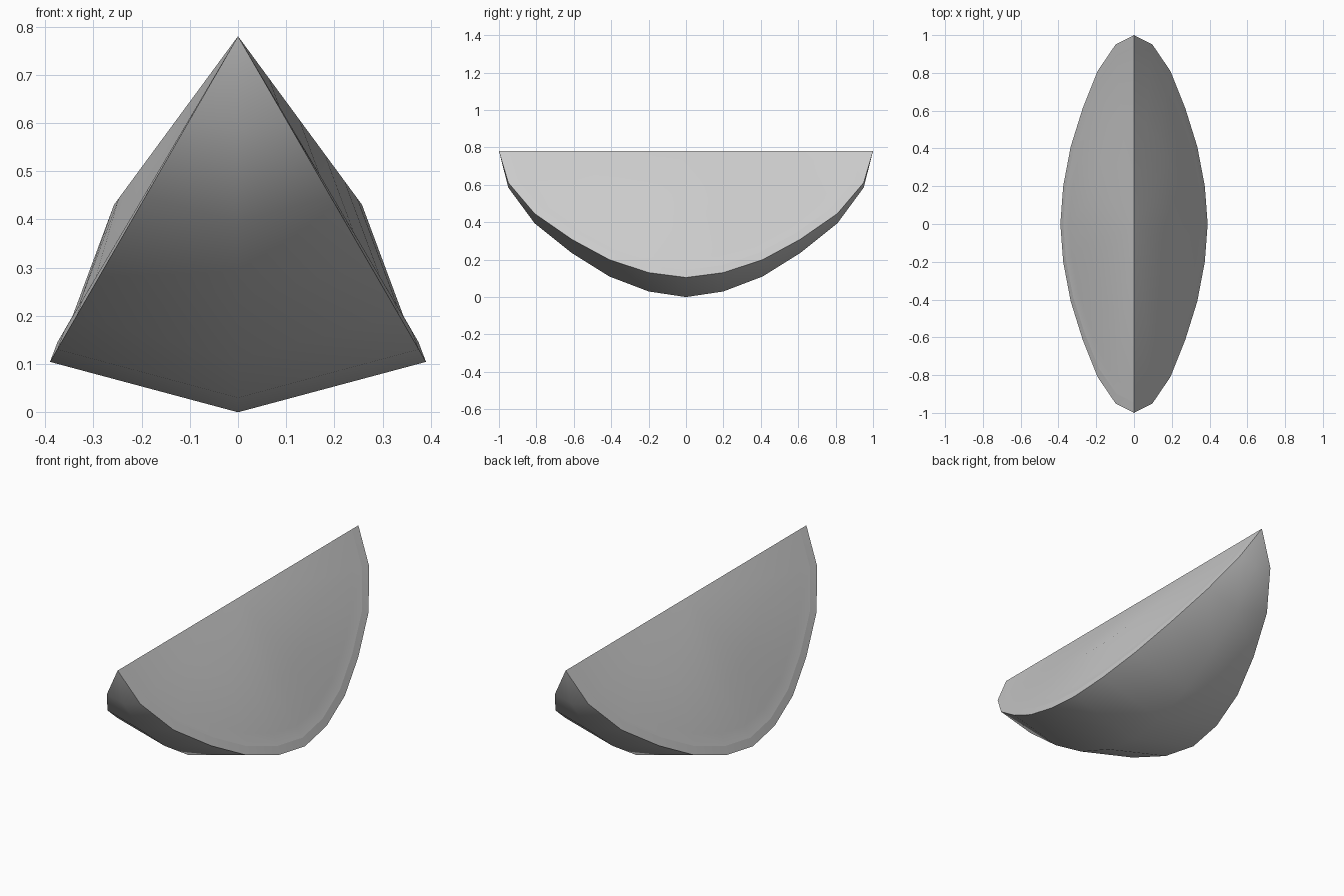
import bpy, bmesh, math

if "Cube" in bpy.data.objects:
    bpy.data.objects.remove(bpy.data.objects["Cube"])

TOP = 0.78            # height of the straight inner edge, also the wedge radius
HALF = math.radians(30)
# half outline of the slice: (distance along y, radius from the straight edge)
HALF_ARC = [(0.0, 0.78), (0.20, 0.75), (0.41, 0.67), (0.61, 0.545),
            (0.81, 0.385), (0.95, 0.195), (1.0, 0.0)]
ARC = [(-y, r) for y, r in reversed(HALF_ARC[1:])] + HALF_ARC


def ring(side, scale, bulge):
    """Scaled copy of the outline on one cut face, pushed outwards by bulge."""
    pts = []
    for y, r in ARC:
        t, h = r * scale, bulge * r / TOP
        x = t * math.sin(HALF) + h * math.cos(HALF)
        z = TOP - t * math.cos(HALF) + h * math.sin(HALF)
        pts.append((side * x, y * scale, z))
    return pts


def loft(bm, rows):
    """Bridge successive rows, merging coincident points afterwards."""
    vrows = [[bm.verts.new(p) for p in row] for row in rows]
    for a, b in zip(vrows, vrows[1:]):
        for i in range(len(a) - 1):
            bm.faces.new((a[i], a[i + 1], b[i + 1], b[i]))


def finish(name, bm):
    bmesh.ops.remove_doubles(bm, verts=bm.verts, dist=1e-4)
    bmesh.ops.recalc_face_normals(bm, faces=bm.faces)
    me = bpy.data.meshes.new(name)
    bm.to_mesh(me)
    bm.free()
    ob = bpy.data.objects.new(name, me)
    bpy.context.collection.objects.link(ob)
    bpy.ops.object.select_all(action='DESELECT')
    ob.select_set(True)
    bpy.context.view_layer.objects.active = ob
    bpy.ops.object.shade_smooth_by_angle(angle=math.radians(35))
    return ob


# peel: outer skin plus the narrow rim on both cut faces
bm = bmesh.new()
keel = [(0, y, TOP - r) for y, r in ARC]
loft(bm, [ring(-1, 0.945, 0.007), ring(-1, 1, 0), keel,
          ring(1, 1, 0), ring(1, 0.945, 0.007)])
finish("peel", bm)

# flesh: two gently swollen cut faces meeting at the straight edge
bm = bmesh.new()
steps = [(0.945, 0.007), (0.864, 0.007), (0.553, 0.048), (0, 0)]
rows = [ring(-1, s, h) for s, h in steps]
rows += [ring(1, s, h) for s, h in reversed(steps[:-1])]
loft(bm, rows)
# outward normals on each half
finish("flesh", bm)
me = bpy.data.objects["flesh"].data
if sum(p.normal.x * p.center.x for p in me.polygons) < 0:
    me.flip_normals()
me = bpy.data.objects["peel"].data
if sum(p.normal.z for p in me.polygons if p.center.z < 0.2) > 0:
    me.flip_normals()
